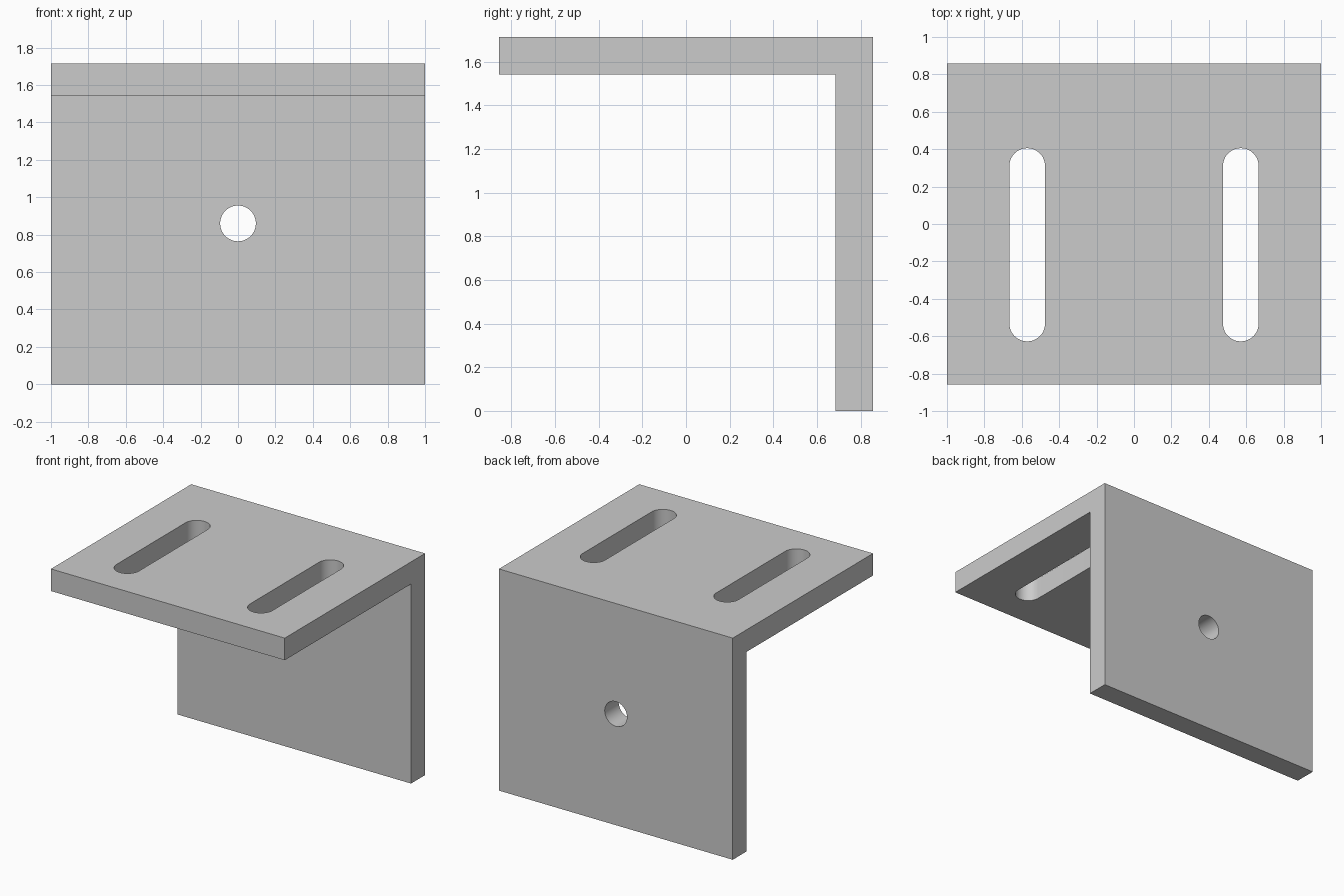
import bpy, bmesh
from math import sin, cos, pi
from mathutils import Vector

if "Cube" in bpy.data.objects:
    bpy.data.objects.remove(bpy.data.objects["Cube"])

HALF_D, HEIGHT, THICK = 0.857, 1.714, 0.171
RADIUS = 0.0955


def prism(name, points, direction):
    """Extrude a closed outline along a direction."""
    bm = bmesh.new()
    face = bm.faces.new([bm.verts.new(p) for p in points])
    ext = bmesh.ops.extrude_face_region(bm, geom=[face])
    verts = [v for v in ext["geom"] if isinstance(v, bmesh.types.BMVert)]
    bmesh.ops.translate(bm, verts=verts, vec=Vector(direction))
    bmesh.ops.recalc_face_normals(bm, faces=bm.faces)
    mesh = bpy.data.meshes.new(name)
    bm.to_mesh(mesh)
    bm.free()
    obj = bpy.data.objects.new(name, mesh)
    bpy.context.collection.objects.link(obj)
    return obj


def arc(cx, cy, start, sweep, steps):
    return [(cx + RADIUS * cos(start + sweep * i / steps),
             cy + RADIUS * sin(start + sweep * i / steps)) for i in range(steps + 1)]


# L-shaped bracket: top plate and back plate in one profile
profile = [(-HALF_D, HEIGHT), (-HALF_D, HEIGHT - THICK), (HALF_D - THICK, HEIGHT - THICK),
           (HALF_D - THICK, 0), (HALF_D, 0), (HALF_D, HEIGHT)]
bracket = prism("angle_bracket", [(-1, y, z) for y, z in profile], (2, 0, 0))

# Two adjustment slots through the top plate
cutters = []
for x in (-0.571, 0.571):
    outline = arc(x, 0.31, 0, pi, 24) + arc(x, -0.532, pi, pi, 24)
    cutters.append(prism("slot_cutter", [(a, b, HEIGHT - 0.4) for a, b in outline], (0, 0, 0.6)))

# Round hole through the back plate
circle = arc(0, 0.86, 0, 2 * pi, 48)[:-1]
cutters.append(prism("hole_cutter", [(a, 0.5, b) for a, b in circle], (0, 0.6, 0)))

# Cut, then discard the cutters
bpy.context.view_layer.objects.active = bracket
bracket.select_set(True)
for cutter in cutters:
    cutter.hide_render = True
    mod = bracket.modifiers.new("cut", 'BOOLEAN')
    mod.operation = 'DIFFERENCE'
    mod.solver = 'EXACT'
    mod.object = cutter
    bpy.ops.object.modifier_apply(modifier=mod.name)
    bpy.data.objects.remove(cutter)

bpy.ops.object.shade_smooth_by_angle(angle=pi / 6)
